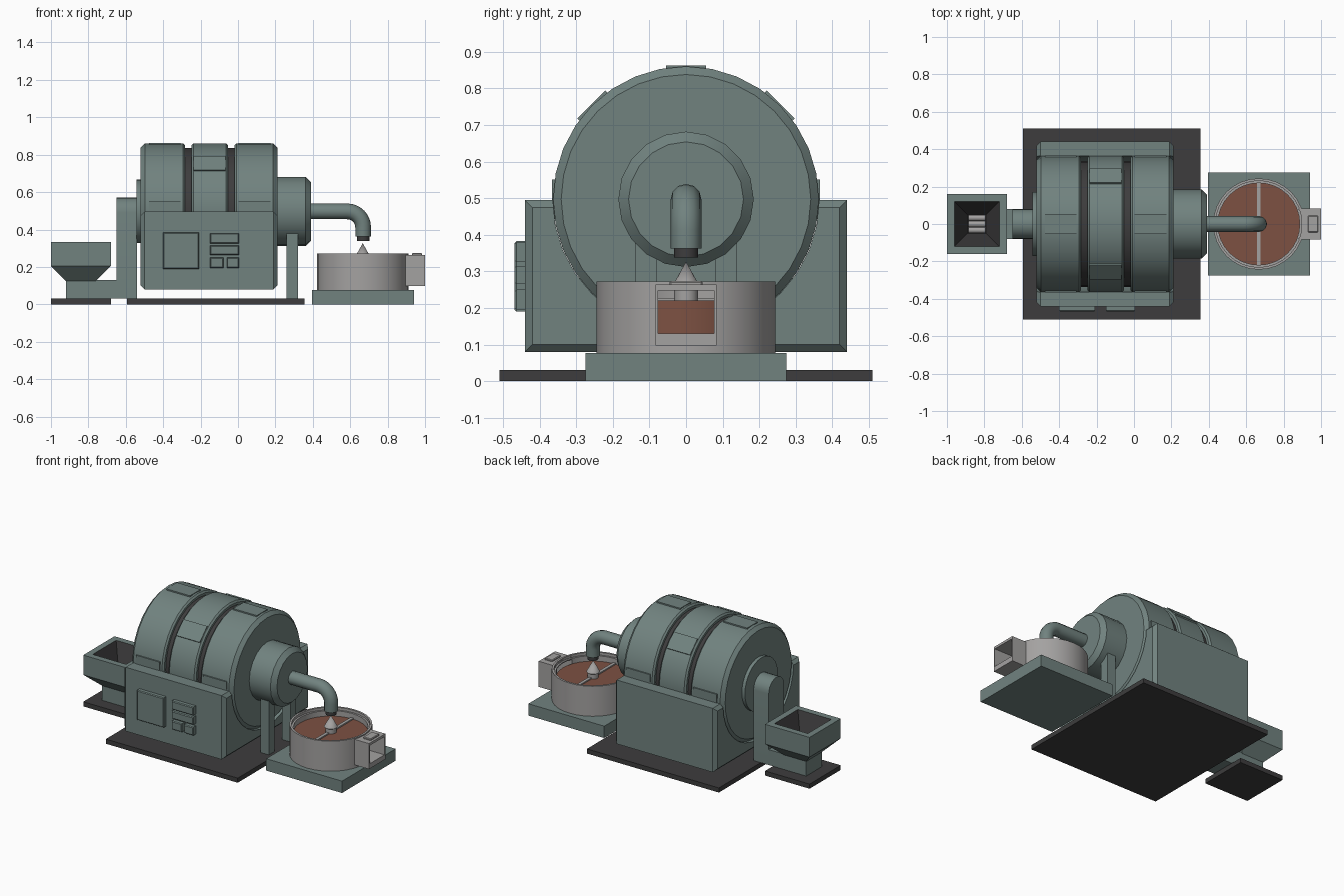
import bpy, bmesh, math
from mathutils import Vector

if "Cube" in bpy.data.objects:
    bpy.data.objects.remove(bpy.data.objects["Cube"])


def material(name, *rgb):
    m = bpy.data.materials.new(name)
    m.diffuse_color = (*rgb, 1)
    m.use_nodes = True
    m.node_tree.nodes["Principled BSDF"].inputs["Base Color"].default_value = m.diffuse_color
    return m


GREEN = material("grey green paint", 0.165, 0.225, 0.213)
DARK = material("dark rubber", 0.047, 0.046, 0.047)
GREY = material("light metal", 0.37, 0.36, 0.355)
RUST = material("rust powder", 0.205, 0.083, 0.055)
AXIS_Z = 0.497   # height of the drum axis
BOWL_X = 0.667   # centre of the bowl


def finish(name, bm, mats, smooth=None):
    bmesh.ops.recalc_face_normals(bm, faces=bm.faces)
    me = bpy.data.meshes.new(name)
    bm.to_mesh(me)
    bm.free()
    for m in mats:
        me.materials.append(m)
    if smooth:
        for p in me.polygons:
            p.use_smooth = True
        me.set_sharp_from_angle(angle=math.radians(smooth))
    ob = bpy.data.objects.new(name, me)
    bpy.context.collection.objects.link(ob)
    return ob


def box(name, x, y, z, mat, bevel=0, edge_rule=None):
    """Box from (min, max) ranges, optionally with bevelled edges."""
    bm = bmesh.new()
    bmesh.ops.create_cube(bm, size=1)
    for v in bm.verts:
        v.co = Vector([(r[0] + r[1]) / 2 + c * (r[1] - r[0]) for c, r in zip(v.co, (x, y, z))])
    if bevel:
        edges = [e for e in bm.edges if edge_rule is None or edge_rule(e)]
        bmesh.ops.bevel(bm, geom=edges, offset=bevel, segments=1, affect='EDGES')
    return finish(name, bm, [mat])


def lathe(name, profile, place, mats, sides=32, seg_mats=None, closed=False, phase=0, smooth=30):
    """Turn (radius, height) points; place(a, b, h) maps the result into space."""
    bm = bmesh.new()
    rings = []
    for r, h in profile:
        if r == 0:
            rings.append([bm.verts.new(place(0, 0, h))] * sides)
        else:
            angles = [2 * math.pi * i / sides + phase for i in range(sides)]
            rings.append([bm.verts.new(place(r * math.sin(a), r * math.cos(a), h)) for a in angles])
    pairs = list(zip(rings, rings[1:])) + ([(rings[-1], rings[0])] if closed else [])
    for k, (p, q) in enumerate(pairs):
        for i in range(sides):
            j = (i + 1) % sides
            f = bm.faces.new(list(dict.fromkeys((p[i], p[j], q[j], q[i]))))
            f.material_index = seg_mats[k] if seg_mats else 0
    if not closed:
        for ring in (rings[0], rings[-1]):
            if ring[0] is not ring[1]:
                bm.faces.new(ring)
    return finish(name, bm, mats, smooth)


def along_x(a, b, h):
    return (h, a, AXIS_Z + b)


def upright(cx):
    return lambda a, b, h: (cx + a, b, h)


def cut(target, cutter):
    mod = target.modifiers.new("cut", 'BOOLEAN')
    mod.object, mod.solver, mod.operation = cutter, 'EXACT', 'DIFFERENCE'
    bpy.context.view_layer.objects.active = target
    bpy.ops.object.modifier_apply(modifier=mod.name)
    bpy.data.objects.remove(cutter)


# Base plates
box("main_base_plate", (-0.593, 0.355), (-0.51, 0.51), (0, 0.03), DARK)
box("hopper_base_plate", (-1, -0.68), (-0.16, 0.16), (0, 0.03), DARK)

# Cradle housing hugging the drum, chamfered round both ends
housing = box("cradle_housing", (-0.52, 0.21), (-0.44, 0.44), (0.08, 0.495), GREEN, 0.02,
              lambda e: abs(e.verts[0].co.x - e.verts[1].co.x) < 1e-4)
cut(housing, lathe("cradle_cutter", [(0.364, -0.7), (0.364, 0.4)], along_x, [GREEN]))

# Drum: three sections over a dark core
R = 0.363
sections = [(-0.52, -0.283, 0.022, 0.01), (-0.249, -0.053, 0.01, 0.01), (-0.019, 0.21, 0.01, 0.022)]
for i, (x0, x1, b0, b1) in enumerate(sections):
    lathe(f"drum_section_{i + 1}",
          [(R - b0, x0), (R, x0 + b0), (R, x1 - b1), (R - b1, x1)], along_x, [GREEN])
lathe("drum_core", [(0.338, -0.5), (0.338, 0.19)], along_x, [DARK])

# Raised cover plates round the drum sections
for i, (cx, start) in enumerate([(-0.392, 0), (-0.152, 45), (0.088, 0)]):
    for k in range(4):
        plate = box(f"drum_cover_{i + 1}_{k + 1}", (-0.085, 0.085), (-0.054, 0.054),
                    (R - 0.012, R + 0.003), GREEN)
        plate.rotation_euler.x = math.radians(start + 90 * k)
        plate.location = (cx, 0, AXIS_Z)

# End hubs and the legs under the right hub
lathe("left_hub", [(0.17, -0.542), (0.17, -0.5)], along_x, [GREEN])
lathe("right_hub", [(0.185, 0.2), (0.185, 0.362), (0.157, 0.39)], along_x, [GREEN], 20)
for side in (-1, 1):
    box(f"hub_leg_{'front' if side < 0 else 'back'}", (0.26, 0.32),
        (side * 0.11 - 0.03, side * 0.11 + 0.03), (0.005, 0.42), GREEN)

# Control panel blocks on the front
panels = [(-0.4, -0.208, 0.19, 0.383), (-0.15, 0.005, 0.325, 0.38), (-0.15, 0.005, 0.265, 0.315),
          (-0.15, -0.077, 0.195, 0.25), (-0.06, 0.005, 0.195, 0.25)]
for i, (x0, x1, z0, z1) in enumerate(panels):
    box(f"control_block_{i + 1}", (x0, x1), (-0.468, -0.43), (z0, z1), GREEN, 0.005,
        lambda e: all(v.co.y < -0.46 for v in e.verts))

# Feed duct from the hopper and round-topped riser
box("feed_duct", (-0.92, -0.6), (-0.08, 0.08), (0.03, 0.13), GREEN)
bm = bmesh.new()
outline = [(-0.08, 0.03), (0.08, 0.03)]
outline += [(0.08 * math.cos(math.pi * i / 12), 0.49 + 0.08 * math.sin(math.pi * i / 12)) for i in range(13)]
face = bm.faces.new([bm.verts.new((-0.65, y, z)) for y, z in outline])
new = bmesh.ops.extrude_face_region(bm, geom=[face])["geom"]
bmesh.ops.translate(bm, vec=(0.11, 0, 0), verts=[v for v in new if isinstance(v, bmesh.types.BMVert)])
finish("feed_riser", bm, [GREEN], 30)

# Square hopper with dark inside, and feed rollers at its bottom
S = math.sqrt(2)
lathe("hopper", [(r * S, z) for r, z in
                 [(0.08, 0.125), (0.16, 0.205), (0.16, 0.333), (0.12, 0.333), (0.05, 0.145), (0, 0.145)]],
      upright(-0.84), [GREEN, DARK], 4, [0, 0, 0, 1, 1], phase=math.pi / 4, smooth=None)
for i in range(3):
    y = (i - 1) * 0.033
    lathe(f"feed_roller_{i + 1}", [(0.016, -0.885), (0.016, -0.795)],
          lambda a, b, h: (h, y + a, 0.15 + b), [GREY], 12)

# Discharge pipe: a bevelled curve with an elbow, turned into a mesh
bend, px = 0.085, 0.669
path = [(0.37, AXIS_Z)]
path += [(px - bend + bend * math.sin(t), AXIS_Z - bend + bend * math.cos(t))
         for t in (math.pi / 16 * i for i in range(9))]
path += [(px, 0.362)]
cu = bpy.data.curves.new("pipe_path", 'CURVE')
cu.dimensions, cu.bevel_depth, cu.bevel_resolution, cu.use_fill_caps = '3D', 0.042, 4, True
sp = cu.splines.new('POLY')
sp.points.add(len(path) - 1)
for p, (x, z) in zip(sp.points, path):
    p.co = (x, 0, z, 1)
tmp = bpy.data.objects.new("pipe_path", cu)
bm = bmesh.new()
bpy.context.collection.objects.link(tmp)
bm.from_mesh(tmp.to_mesh())
tmp.to_mesh_clear()
bpy.data.objects.remove(tmp)
finish("discharge_pipe", bm, [GREEN], 35)
lathe("pipe_nozzle", [(0.033, 0.338), (0.033, 0.37)], upright(px), [DARK], 16)

# Separator bowl with an opening, filled with powder
box("separator_base", (0.395, 0.94), (-0.275, 0.275), (0, 0.077), GREEN)
bowl = lathe("bowl_wall", [(0.244, 0.076), (0.244, 0.272), (0.231, 0.272), (0.231, 0.255),
                           (0.219, 0.255), (0.219, 0.076)], upright(BOWL_X), [GREY], closed=True)
cut(bowl, box("bowl_cutter", (0.8, 1.0), (-0.077, 0.077), (0.13, 0.248), GREY))
lathe("powder_fill", [(0.2195, 0.08), (0.2195, 0.22)], upright(BOWL_X), [RUST])
box("bowl_divider", (BOWL_X - 0.01, BOWL_X + 0.01), (-0.22, 0.22), (0.2, 0.228), GREY)
lathe("centre_post", [(0.033, 0.2), (0.033, 0.25), (0.04, 0.255), (0, 0.327)], upright(BOWL_X), [GREY], 16)

# Outlet spout on the bowl
box("outlet_floor", (0.88, 1.0), (-0.083, 0.083), (0.098, 0.13), GREY)
box("outlet_roof", (0.895, 1.0), (-0.083, 0.083), (0.248, 0.264), GREY)
box("outlet_cap", (0.93, 0.985), (-0.045, 0.045), (0.26, 0.274), GREY, 0.004)
for side in (-1, 1):
    box(f"outlet_side_{'front' if side < 0 else 'back'}", (0.88, 1.0),
        (side * 0.08 - 0.004, side * 0.08 + 0.004), (0.098, 0.264), GREY)
